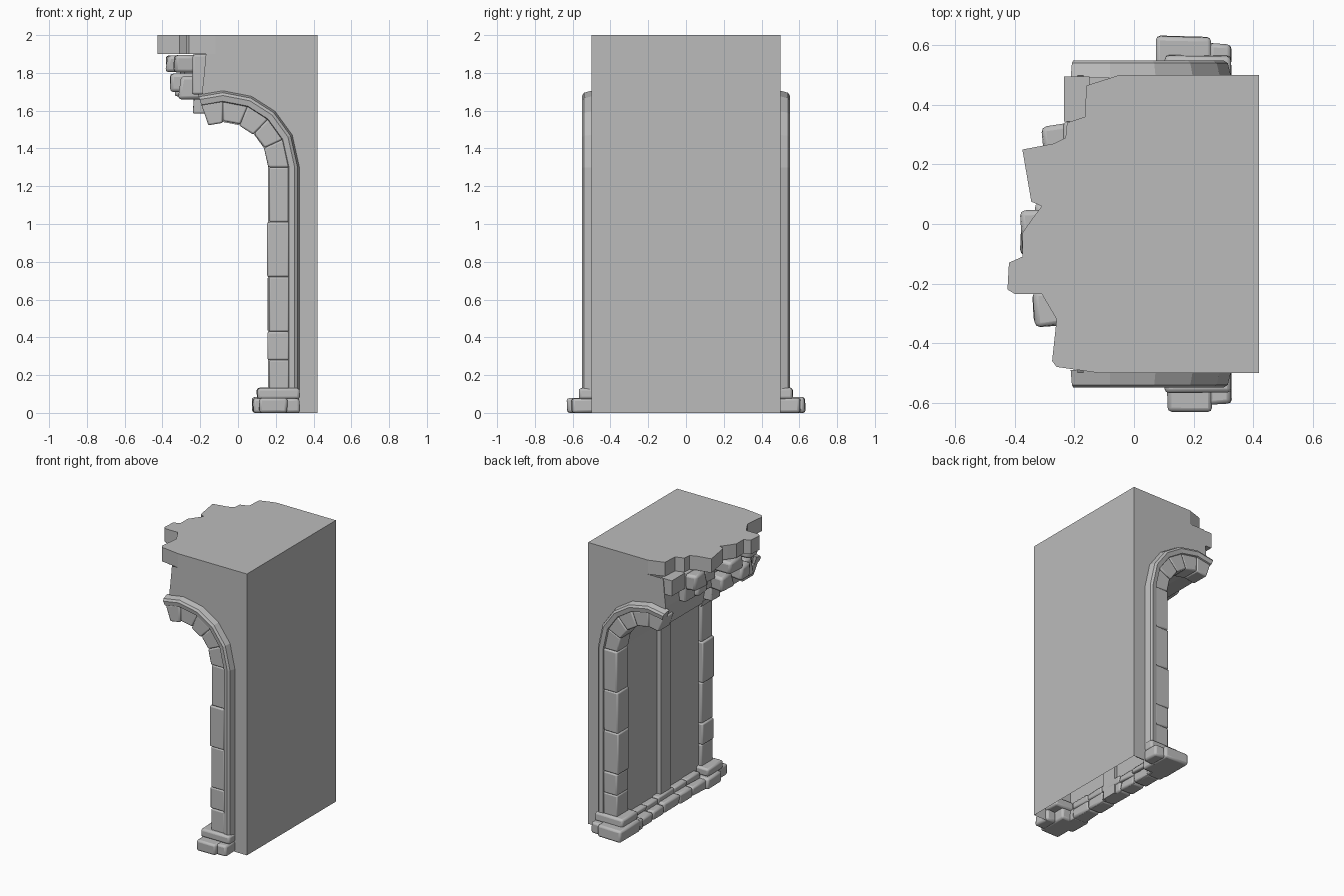
import bpy, bmesh, math, random

random.seed(4)
if "Cube" in bpy.data.objects:
    bpy.data.objects.remove(bpy.data.objects["Cube"])

stone = bpy.data.materials.new("grey_stone")
stone.use_nodes = True
stone.diffuse_color = (0.5, 0.5, 0.5, 1)
bsdf = stone.node_tree.nodes["Principled BSDF"]
bsdf.inputs["Base Color"].default_value = (0.5, 0.5, 0.5, 1)
bsdf.inputs["Roughness"].default_value = 0.9

CX, SPRING, R = -0.08, 1.30, 0.24          # arch centre, springing height, inner radius
ANGLES = [0, 25, 47, 68, 90, 109]


def finish(name, bm, bevel=0.0):
    bmesh.ops.recalc_face_normals(bm, faces=bm.faces)
    mesh = bpy.data.meshes.new(name)
    bm.to_mesh(mesh)
    bm.free()
    mesh.materials.append(stone)
    ob = bpy.data.objects.new(name, mesh)
    bpy.context.collection.objects.link(ob)
    if bevel:
        mod = ob.modifiers.new("worn_edges", 'BEVEL')
        mod.width, mod.segments, mod.limit_method = bevel, 2, 'ANGLE'
        bpy.ops.object.select_all(action='DESELECT')
        ob.select_set(True)
        bpy.context.view_layer.objects.active = ob
        bpy.ops.object.shade_smooth_by_angle(angle=math.radians(40))
    return ob


def loft(name, rings, bevel=0.0):
    """Skin a row of closed rings and cap both ends."""
    bm = bmesh.new()
    rows = [[bm.verts.new(p) for p in ring] for ring in rings]
    n = len(rows[0])
    for a, b in zip(rows, rows[1:]):
        for i in range(n):
            bm.faces.new((a[i], a[(i + 1) % n], b[(i + 1) % n], b[i]))
    bm.faces.new(rows[0])
    bm.faces.new(rows[-1])
    return finish(name, bm, bevel)


def on_arch(station, d):
    """Point at distance d outside the inner arch line; station = (kind, value)."""
    kind, v = station
    if kind == "leg":
        return CX + R + d, v
    a = math.radians(v)
    return CX + (R + d) * math.cos(a), SPRING + (R + d) * math.sin(a)


def sweep(name, section, stations, bevel=0.0):
    rings = []
    for s in stations:
        ring = []
        for d, y in section:
            x, z = on_arch(s, d)
            ring.append((x, y, z))
        rings.append(ring)
    return loft(name, rings, bevel)


def box(name, x0, x1, y0, y1, z0, z1, bevel=0.012, wobble=0.006):
    def j():
        return random.uniform(-wobble, wobble)
    rings = []
    for z in (z0, z1):
        top = j() if z > 0 else 0
        rings.append([(x + j(), y + j(), z + top)
                      for x, y in ((x0, y0), (x1, y0), (x1, y1), (x0, y1))])
    return loft(name, rings, bevel)


path = [("leg", 0.0)] + [("arc", a) for a in ANGLES]

# Main wall with the vaulted recess, open underneath
outline = [on_arch(s, 0.03) for s in path] + [(-0.19, 1.70), (-0.18, 1.79), (-0.17, 1.9),
                                             (0.42, 1.9), (0.42, 0.0)]
wall = loft("wall", [[(x, y, z) for x, z in outline] for y in (-0.5, 0.5)])
bm = bmesh.new()
bm.from_mesh(wall.data)
hidden = [f for f in bm.faces if all(v.co.z < 0.001 for v in f.verts)
          or all(v.co.z > 1.899 for v in f.verts)]
bmesh.ops.delete(bm, geom=hidden, context='FACES')
bm.to_mesh(wall.data)
bm.free()

# Broken top course
plan = [(0.42, -0.5), (-0.12, -0.5), (-0.26, -0.48), (-0.275, -0.46), (-0.26, -0.32),
        (-0.31, -0.235), (-0.40, -0.235), (-0.425, -0.22), (-0.42, -0.13), (-0.375, -0.11),
        (-0.375, -0.03), (-0.34, 0.02), (-0.31, 0.06), (-0.345, 0.075), (-0.375, 0.25),
        (-0.27, 0.27), (-0.23, 0.29), (-0.225, 0.34), (-0.165, 0.36), (-0.16, 0.465),
        (-0.05, 0.5), (0.42, 0.5)]
loft("top_course", [[(x, y, z) for x, y in plan] for z in (1.9, 2.0)])

# Ragged stones under the broken edge
box("broken_core", -0.24, -0.15, -0.40, 0.34, 1.69, 1.9, 0.01)
box("rear_ledge", -0.235, -0.15, 0.345, 0.495, 1.79, 1.9, 0, 0)
rubble = [(-0.34, -0.20, -0.34, -0.22, 1.79, 1.90), (-0.38, -0.22, -0.10, 0.05, 1.79, 1.89),
          (-0.31, -0.20, 0.20, 0.335, 1.78, 1.89), (-0.35, -0.20, -0.21, -0.11, 1.70, 1.80),
          (-0.33, -0.20, -0.06, 0.06, 1.67, 1.78), (-0.29, -0.18, 0.08, 0.19, 1.76, 1.89),
          (-0.31, -0.19, -0.31, -0.22, 1.66, 1.78), (-0.27, -0.17, 0.12, 0.25, 1.68, 1.78)]
for i, r in enumerate(rubble):
    box(f"rubble_stone_{i + 1}", *r, bevel=0.018, wobble=0.014)

# Central rib on the recess and vault
sweep("central_rib", [(0.0, -0.055), (0.05, -0.055), (0.05, 0.055), (0.0, 0.055)],
      [("leg", 0.0)] + path[1:])
box("rib_end", -0.235, -0.17, -0.05, 0.05, 1.58, 1.70, 0.008)

for side, label in ((-1, "front"), (1, "rear")):
    # Moulding around the arch
    mould = [(0.09, 0.49), (0.11, 0.545), (0.14, 0.55), (0.155, 0.54), (0.168, 0.49)]
    sweep(f"{label}_arch_moulding", [(d, side * y) for d, y in mould],
          [("leg", 0.1)] + path[1:])

    # Pier stones and arch stones
    cuts = [("leg", z) for z in (0.12, 0.28, 0.43, 0.72, 1.01)] + path[1:]
    for i, (a, b) in enumerate(zip(cuts, cuts[1:])):
        inner = random.uniform(-0.006, 0.006)
        face = 0.538 + random.uniform(-0.005, 0.005)
        section = [(inner, 0.41), (0.112, 0.41), (0.112, face), (inner, face)]
        kind = "pier" if a[0] == "leg" else "arch"
        sweep(f"{label}_{kind}_stone_{i + 1}", [(d, side * y) for d, y in section],
              (a, b), 0.009)

    # Stepped pier base
    def base(name, x0, x1, ya, yb, z0, z1):
        box(f"{label}_{name}", x0, x1, *sorted((side * ya, side * yb)), z0, z1, 0.014, 0.004)
    left = 0.11 if side < 0 else 0.075
    base("base_block", left, 0.26, 0.40, 0.63, 0.0, 0.08)
    base("base_end_block", 0.25, 0.327, 0.48, 0.605, 0.0, 0.075)
    base("base_inner_block", 0.08, 0.20, 0.36, 0.52, 0.0, 0.075)
    base("base_cap", 0.10, 0.325, 0.39, 0.565, 0.075, 0.132)

# Kerb stones along the foot of the recess
joints = [-0.37, -0.22, -0.08, 0.10, 0.23, 0.37]
for i, (a, b) in enumerate(zip(joints, joints[1:])):
    box(f"kerb_stone_{i + 1}", 0.10, 0.20, a, b, 0.0, 0.07, 0.014, 0.007)
    box(f"kerb_cap_{i + 1}", 0.145, 0.21, a, b, 0.06, 0.105, 0.01, 0.006)
